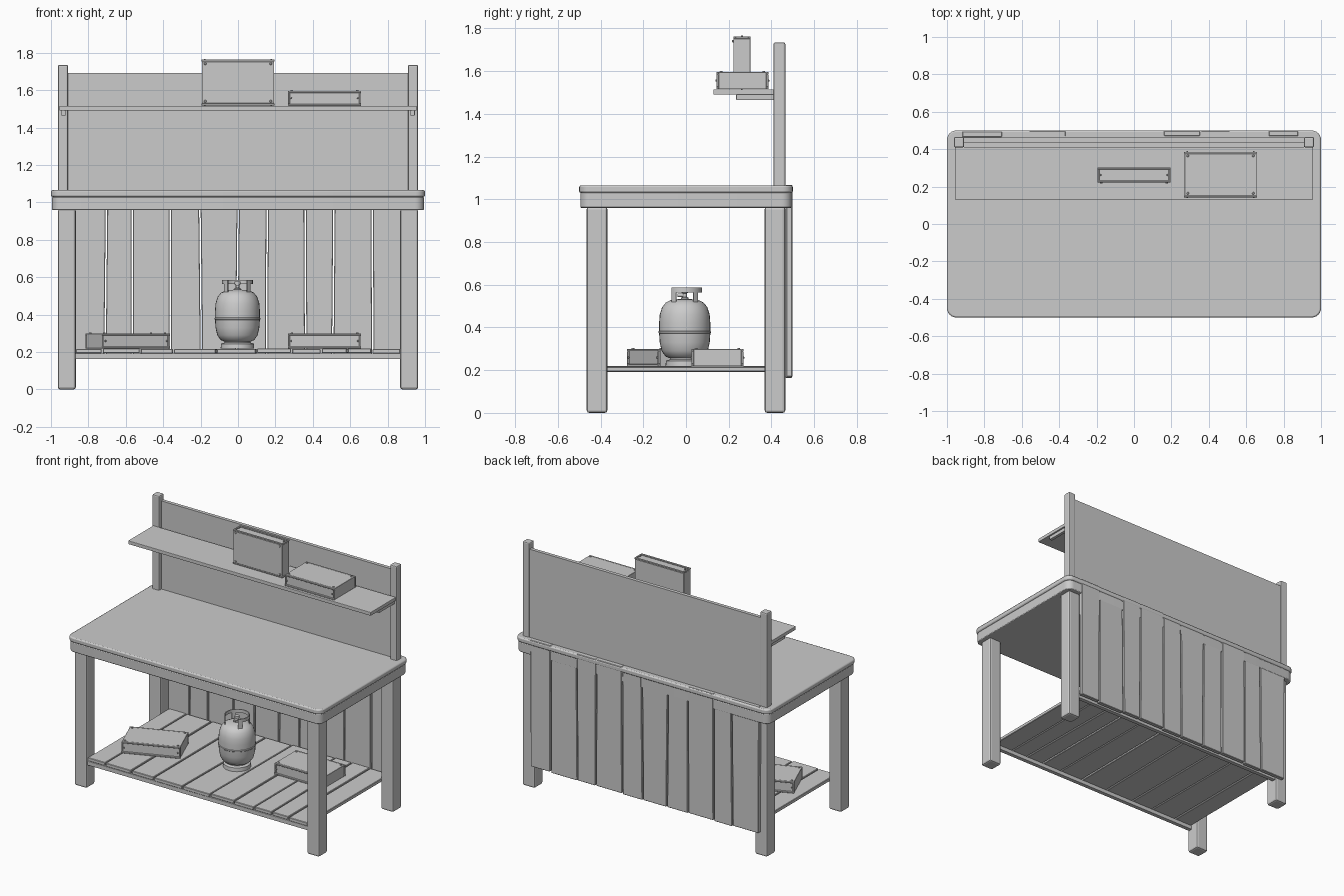
import bpy, bmesh, math, random
from mathutils import Matrix

if "Cube" in bpy.data.objects:
    bpy.data.objects.remove(bpy.data.objects["Cube"])

random.seed(4)


def finish(name, bm, bevel=0.0, smooth=False, segs=2):
    bmesh.ops.recalc_face_normals(bm, faces=bm.faces[:])
    me = bpy.data.meshes.new(name)
    bm.to_mesh(me)
    bm.free()
    ob = bpy.data.objects.new(name, me)
    bpy.context.collection.objects.link(ob)
    if bevel:
        m = ob.modifiers.new("bevel", 'BEVEL')
        m.width, m.segments, m.limit_method = bevel, segs, 'ANGLE'
    if smooth:
        bpy.ops.object.select_all(action='DESELECT')
        ob.select_set(True)
        bpy.context.view_layer.objects.active = ob
        bpy.ops.object.shade_smooth_by_angle(angle=math.radians(35))
    return ob


def add_box(bm, lo, hi):
    vs = bmesh.ops.create_cube(bm, size=1)['verts']
    for v in vs:
        for i in range(3):
            v.co[i] = lo[i] if v.co[i] < 0 else hi[i]
    return vs


def box(name, lo, hi, bevel=0.0):
    bm = bmesh.new()
    add_box(bm, lo, hi)
    return finish(name, bm, bevel)


def slab(name, lo, hi, radius, bevel):
    # box with rounded vertical corners
    bm = bmesh.new()
    add_box(bm, lo, hi)
    edges = [e for e in bm.edges if abs(e.verts[0].co.z - e.verts[1].co.z) > 1e-4]
    bmesh.ops.bevel(bm, geom=edges, offset=radius, segments=6, profile=0.5, affect='EDGES')
    return finish(name, bm, bevel, smooth=True)


def lathe(name, profile, loc, steps=32):
    bm = bmesh.new()
    vs = [bm.verts.new((r, 0, z)) for r, z in profile]
    es = [bm.edges.new(p) for p in zip(vs, vs[1:])]
    bmesh.ops.spin(bm, geom=vs + es, axis=(0, 0, 1), cent=(0, 0, 0),
                   angle=math.tau, steps=steps, use_duplicate=False)
    bmesh.ops.remove_doubles(bm, verts=bm.verts[:], dist=1e-5)
    ob = finish(name, bm, smooth=True)
    ob.location = loc
    return ob


# table top: upper slab over a slightly inset lower band
slab("table_top", (-1, -.5, 1.03), (1, .5, 1.065), .05, .008)
slab("table_apron", (-.994, -.495, .96), (.994, .495, 1.03), .048, .005)

# legs, back posts and shelf brackets, mirrored left and right
for side, s in (("left", -1), ("right", 1)):
    x0, x1 = sorted((s * .963, s * .867))
    box(f"{side}_front_leg", (x0, -.465, 0), (x1, -.368, .965), .012)
    box(f"{side}_back_leg", (x0, .368, 0), (x1, .465, .965), .012)
    x0, x1 = sorted((s * .963, s * .908))
    box(f"{side}_post", (x0, .41, 1.05), (x1, .465, 1.735), .008)
    x0, x1 = sorted((s * .945, s * .922))
    box(f"{side}_shelf_bracket", (x0, .235, 1.465), (x1, .42, 1.491), .003)

# back panel and upper shelf
box("back_panel", (-.915, .437, 1.06), (.915, .462, 1.692))
box("upper_shelf", (-.955, .128, 1.49), (.955, .412, 1.515), .003)

# lower shelf: two rails carrying uneven planks
for name, y in (("front_rail", -.455), ("back_rail", .425)):
    box(name, (-.87, y, .163), (.87, y + .03, .192), .003)


def plank(name, corners, lo, hi, axis):
    # corners: left/right x at the low end, then at the high end
    (a, b), (c, d) = corners
    bm = bmesh.new()
    for v in add_box(bm, lo, hi):
        top = v.co[axis] > (lo[axis] + hi[axis]) / 2
        left = v.co.x < (lo[0] + hi[0]) / 2
        v.co.x = (c if left else d) if top else (a if left else b)
    return finish(name, bm, .003, segs=1)


def plank_row(name, cuts, gap, lo, hi, axis):
    low = [x + random.uniform(-.008, .008) for x in cuts]
    high = [x + random.uniform(-.008, .008) for x in cuts]
    for i in range(len(cuts) - 1):
        jz, jy = random.uniform(-.003, .003), random.uniform(-.003, .003)
        ends = [(e[i] + gap, e[i + 1] - gap) for e in (low, high)]
        plank(f"{name}_{i + 1}", ends, (cuts[i], lo[0] + jy, lo[1] + jz),
              (cuts[i + 1], hi[0] + jy, hi[1] + jz), axis)


plank_row("shelf_plank", [-.865, -.72, -.52, -.34, -.11, .10, .28, .44, .58, .72, .87],
          .004, (-.455, .192), (.46, .216), 1)
plank_row("back_plank", [-.92, -.71, -.56, -.36, -.2, 0, .16, .36, .51, .72, .88],
          .004, (.468, .167), (.496, 1.065), 2)


# cases: body with rimmed long sides and corner studs; origin at base centre
def case(name, matrix):
    L, W, H = .195, .112, .080
    bm = bmesh.new()
    add_box(bm, (-L + .002, -W, 0), (L - .002, W, H))
    for s in (-1, 1):
        ya, yb = sorted((s * W, s * (W + .010)))
        add_box(bm, (-L, ya, 0), (L, yb, .010))
        add_box(bm, (-L, ya, H - .010), (L, yb, H))
        for t in (-1, 1):
            xa, xb = sorted((t * L, t * (L - .010)))
            add_box(bm, (xa, ya, .010), (xb, yb, H - .010))
            bmesh.ops.create_cone(bm, cap_ends=True, segments=10, radius1=.007, radius2=.006,
                                  depth=.008, matrix=Matrix.Translation((t * .175, s * .1, H + .002)))
            bmesh.ops.create_cone(bm, cap_ends=True, segments=8, radius1=.005, radius2=.005,
                                  depth=.008, matrix=Matrix.Translation((t * .178, s * (W + .01), H * .5))
                                  @ Matrix.Rotation(math.pi / 2, 4, 'X'))
    ob = finish(name, bm, .0015, segs=1)
    ob.matrix_world = matrix


T, R = Matrix.Translation, Matrix.Rotation
case("shelf_case_flat", T((.463, .264, 1.516)))
case("shelf_case_upright", T((0, .302, 1.641)) @ R(math.pi / 2, 4, 'X'))
case("lower_case_right", T((.463, .147, .219)))
case("lower_case_left", T((-.59, -.09, .219)) @ R(math.radians(22), 4, 'Z'))

# gas bottle: foot ring, body with a weld seam
C = (-.003, -.006, 0)
lathe("bottle_foot", [(.07, .262), (.07, .25), (.088, .244), (.09, .218), (.083, .218),
                      (.08, .24), (.06, .25), (.06, .262), (.07, .262)], C)
lathe("bottle_body", [(0, .25), (.06, .252), (.09, .264), (.108, .29), (.117, .33), (.120, .372),
                      (.123, .375), (.123, .381), (.120, .384), (.120, .42), (.117, .46),
                      (.106, .495), (.088, .517), (.06, .53), (0, .535)], C)


# bottle collar: open ring on curved uprights
def arc(bm, a0, a1, z0, z1, r=.082, t=.006):
    n = max(2, int((a1 - a0) / 10))
    prof = [(r, z0), (r, z1), (r - t, z1), (r - t, z0)]
    rings = []
    for i in range(n + 1):
        a = math.radians(a0 + (a1 - a0) * i / n)
        rings.append([bm.verts.new((q * math.cos(a), q * math.sin(a), z)) for q, z in prof])
    for p, q in zip(rings, rings[1:]):
        for k in range(4):
            bm.faces.new((p[k], p[k - 1], q[k - 1], q[k]))
    bm.faces.new(rings[0])
    bm.faces.new(rings[-1])


bm = bmesh.new()
arc(bm, -50, 230, .563, .586)
for a in (-50, 30, 130, 210):
    arc(bm, a, a + 20, .512, .5635)
finish("bottle_collar", bm, smooth=True).location = C

# valve with side outlet and knob
lathe("valve_stem", [(0, .53), (.018, .53), (.018, .54), (.010, .542), (.010, .56),
                     (.016, .562), (.016, .576), (0, .578)], C, 12)
bm = bmesh.new()
bmesh.ops.create_cone(bm, cap_ends=True, segments=12, radius1=.008, radius2=.008, depth=.035,
                      matrix=T((C[0], C[1] - .016, .551)) @ R(math.pi / 2, 4, 'X'))
finish("valve_outlet", bm, smooth=True)
